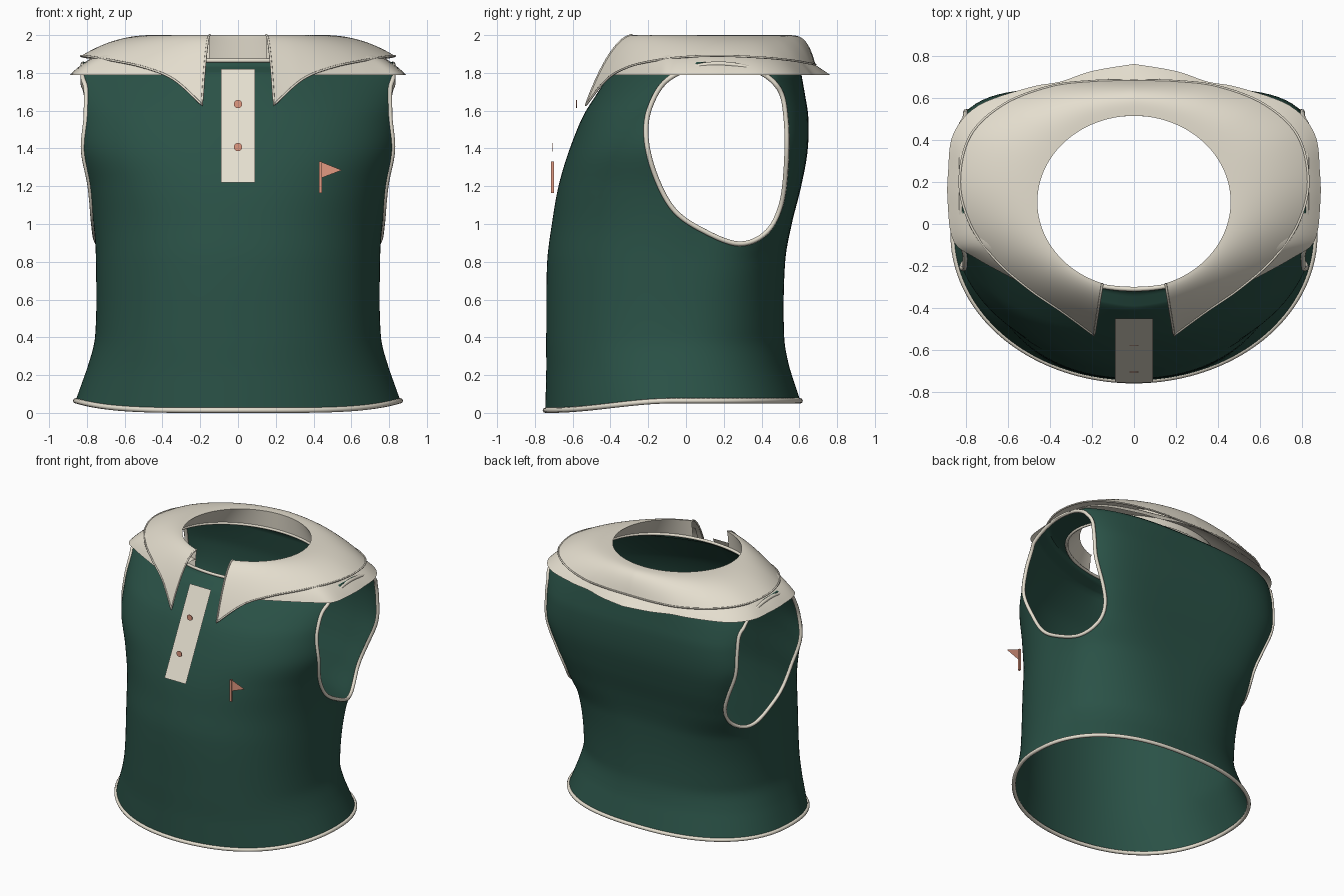
import bpy, bmesh, math
from mathutils import Vector

cube = bpy.data.objects.get("Cube")
if cube:
    bpy.data.objects.remove(cube, do_unlink=True)


def material(name, rgb):
    m = bpy.data.materials.new(name)
    m.use_nodes = True
    m.diffuse_color = (*rgb, 1)
    bsdf = m.node_tree.nodes["Principled BSDF"]
    bsdf.inputs["Base Color"].default_value = (*rgb, 1)
    bsdf.inputs["Roughness"].default_value = 0.8
    return m


GREEN = material("dark green cloth", (0.023, 0.083, 0.062))
CREAM = material("cream cloth", (0.78, 0.73, 0.62))
CORAL = material("coral", (0.75, 0.32, 0.22))


def finish(obj, mat, smooth=True):
    obj.data.materials.clear()
    obj.data.materials.append(mat)
    if smooth:
        bpy.ops.object.select_all(action='DESELECT')
        obj.select_set(True)
        bpy.context.view_layer.objects.active = obj
        bpy.ops.object.shade_smooth_by_angle(angle=math.radians(50))
    return obj


def mesh_object(name, bm, mat, smooth=True):
    me = bpy.data.meshes.new(name)
    bm.to_mesh(me)
    bm.free()
    obj = bpy.data.objects.new(name, me)
    bpy.context.collection.objects.link(obj)
    return finish(obj, mat, smooth)


def loft(rows, closed):
    """Quad grid through rows of points."""
    bm = bmesh.new()
    grid = [[bm.verts.new(p) for p in row] for row in rows]
    n = len(rows[0])
    for a, b in zip(grid, grid[1:]):
        for i in range(n if closed else n - 1):
            j = (i + 1) % n
            bm.faces.new((a[i], a[j], b[j], b[i]))
    return bm


def spline(points, steps, closed=False):
    """Smooth path through control points."""
    p = [Vector(q) for q in points]
    n = len(p)
    get = (lambda i: p[i % n]) if closed else (lambda i: p[max(0, min(n - 1, i))])
    out = []
    for i in range(n if closed else n - 1):
        a, b, c, d = (get(i + k) for k in (-1, 0, 1, 2))
        for s in range(steps):
            t = s / steps
            out.append(b + (c - a) * (t / 2) + (a * 2 - b * 5 + c * 4 - d) * (t * t / 2)
                       + (b * 3 - a - c * 3 + d) * (t ** 3 / 2))
    return out if closed else out + [p[-1]]


def mirrored(half):
    """Continue a path that ends on x = 0 onto the other side."""
    return half + [Vector((-p.x, p.y, p.z)) for p in reversed(half[:-1])]


def tube(name, points, radius, closed, mat):
    cu = bpy.data.curves.new(name, 'CURVE')
    cu.dimensions = '3D'
    cu.bevel_depth = radius
    cu.bevel_resolution = 2
    cu.use_fill_caps = not closed
    sp = cu.splines.new('POLY')
    sp.points.add(len(points) - 1)
    for q, p in zip(sp.points, points):
        q.co = (*p, 1)
    sp.use_cyclic_u = closed
    obj = bpy.data.objects.new(name, cu)
    bpy.context.collection.objects.link(obj)
    bpy.ops.object.select_all(action='DESELECT')
    obj.select_set(True)
    bpy.context.view_layer.objects.active = obj
    bpy.ops.object.convert(target='MESH')
    return finish(bpy.context.object, mat)


# Torso sections: height, half width, front y, back y, widest y, front and back squareness
SECTIONS = [
    (0.0, .86, -.745, .605, -.05, 2, 2.4), (0.2, .80, -.74, .55, -.04, 2.1, 2.3),
    (0.4, .757, -.74, .52, -.03, 2.2, 2.3), (0.8, .752, -.735, .525, 0, 2.2, 2.9),
    (1.0, .765, -.71, .56, .02, 2.2, 4.2), (1.2, .80, -.675, .61, .05, 2.3, 5),
    (1.4, .865, -.615, .645, .09, 2.4, 4.8), (1.6, .885, -.53, .645, .1, 2.2, 4.3),
    (1.8, .96, -.40, .61, .1, 1.5, 2.8), (1.835, .87, -.335, .57, .1, 1.45, 2.7),
    (1.857, .82, -.313, .54, .1, 1.6, 2.4), (1.865, .60, -.31, .525, .105, 2, 2)]
SHOULDER_X = .82


def section(z):
    z = max(0, min(SECTIONS[-1][0], z))
    k = max(i for i in range(len(SECTIONS) - 1) if SECTIONS[i][0] <= z)
    a, b = SECTIONS[k], SECTIONS[k + 1]
    h = b[0] - a[0]
    t = (z - a[0]) / h
    res = []
    for c in range(1, 7):
        v = a[c] + (b[c] - a[c]) * t
        if 0 < k < 7:  # ease the long rows
            o, e = SECTIONS[k - 1], SECTIONS[k + 2]
            ma = (b[c] - o[c]) / (b[0] - o[0]) * h
            mb = (e[c] - a[c]) / (e[0] - a[0]) * h
            s = t * t * (3 - 2 * t)
            v = a[c] + (b[c] - a[c]) * s + ma * t * (1 - t) ** 2 - mb * t * t * (1 - t)
        res.append(v)
    return res


def ring(z, count=160):
    hw, yf, yb, cy, nf, nb = section(z)
    limit = SHOULDER_X if z > 1 else hw
    out = []
    for i in range(count):
        a = 2 * math.pi * i / count
        s, c = math.sin(a), -math.cos(a)
        n, hy = (nf, cy - yf) if c < 0 else (nb, yb - cy)
        r = (abs(s) ** n + abs(c) ** n) ** (-1 / n)
        y = cy + hy * r * c
        t = max(0, min(1, (y + .72) / .65))
        hem = .014 + .05 * t * t * (3 - 2 * t)
        out.append(Vector((max(-limit, min(limit, hw * r * s)), y, z + hem * max(0, 1 - z / .4))))
    return out


def side_x(y, z):
    hw, yf, yb, cy, nf, nb = section(z)
    n, hy = (nf, cy - yf) if y < cy else (nb, yb - cy)
    return min(SHOULDER_X, hw * max(0, 1 - abs((y - cy) / hy) ** n) ** (1 / n))


# Armhole outline in the side plane
hole = spline([(0, .12, 1.845), (0, -.09, 1.77), (0, -.19, 1.62), (0, -.21, 1.45), (0, -.16, 1.25),
               (0, -.06, 1.07), (0, .1, .96), (0, .28, .895), (0, .42, .95), (0, .5, 1.09),
               (0, .53, 1.3), (0, .53, 1.55), (0, .49, 1.72), (0, .35, 1.82)], 10, True)
MID_Y, MID_Z = .16, 1.4
polar = sorted((math.atan2(p.z - MID_Z, p.y - MID_Y), math.hypot(p.y - MID_Y, p.z - MID_Z)) for p in hole)
polar = [(polar[-1][0] - 2 * math.pi, polar[-1][1])] + polar + [(polar[0][0] + 2 * math.pi, polar[0][1])]


def hole_radius(angle):
    for (a, r), (b, q) in zip(polar, polar[1:]):
        if a <= angle <= b:
            return r + (q - r) * (angle - a) / max(b - a, 1e-9)
    return polar[0][1]


# Torso shell with armholes
levels = [i * .03 for i in range(60)] + [1.8 + .057 * i / 10 for i in range(10)] + [1.857 + .008 * i / 6 for i in range(7)]
bm = loft([ring(z) for z in levels], True)
doomed = []
for f in bm.faces:
    c = f.calc_center_median()
    dy, dz = c.y - MID_Y, c.z - MID_Z
    if abs(c.x) > .5 and math.hypot(dy, dz) < hole_radius(math.atan2(dz, dy)):
        doomed.append(f)
bmesh.ops.delete(bm, geom=doomed, context='FACES')
for v in bm.verts:
    if v.is_boundary and abs(v.co.x) > .5 and .7 < v.co.z < 1.856:
        a = math.atan2(v.co.z - MID_Z, v.co.y - MID_Y)
        r = hole_radius(a)
        y, z = MID_Y + r * math.cos(a), MID_Z + r * math.sin(a)
        v.co = (math.copysign(side_x(y, z), v.co.x), y, z)
mesh_object("torso", bm, GREEN)

# Piping along the open edges
tube("hem_piping", ring(0), .014, True, CREAM)
tube("neck_piping", ring(SECTIONS[-1][0]), .011, True, CREAM)
for name, sgn in (("left", 1), ("right", -1)):
    tube(name + "_armhole_piping", [Vector((sgn * side_x(p.y, p.z), p.y, p.z)) for p in hole], .013, True, CREAM)


def neck_arc(count, z, wide=.46, deep=.41):
    """Half of the neck opening, from the front gap to the back centre."""
    a0 = math.asin(.15 / wide)
    arc = []
    for i in range(count):
        a = a0 + (math.pi - a0) * i / (count - 1)
        arc.append(Vector((wide * math.sin(a), .105 - deep * math.cos(a), z)))
    arc[-1].x = 0
    return arc


def flare(name, inner, outer, power):
    """Sheet that curves down from the neck to an outer edge."""
    rows, n = [], len(inner)
    for k in range(19):
        t = k / 18
        row = []
        for i, (p, q) in enumerate(zip(inner, outer)):
            v = p.lerp(q, t)
            v.z = p.z + (q.z - p.z) * t ** power(1 - abs(2 * i / (n - 1) - 1))
            row.append(v)
        rows.append(row)
    mesh_object(name, loft(rows, False), CREAM)
    return rows


# Shoulder yoke under the collar
edge = spline([(.2, -.43, 1.79), (.35, -.37, 1.79), (.5, -.3, 1.79), (.75, -.165, 1.79), (.86, -.08, 1.79),
               (.887, .1, 1.79), (.885, .25, 1.79), (.86, .43, 1.79), (.74, .565, 1.79), (.5, .65, 1.79),
               (.35, .678, 1.79), (.2, .728, 1.79), (0, .762, 1.79)], 6)
flare("shoulder_yoke", mirrored(neck_arc(len(edge), 1.93, .54, .416)), mirrored(edge), lambda b: 2.6 - 1.4 * b ** 4)

# Folded collar with pointed tips, its stand and its edge seam
edge = spline([(.19, -.53, 1.63), (.34, -.42, 1.765), (.5, -.31, 1.83), (.66, -.17, 1.865), (.78, 0, 1.885),
               (.83, .2, 1.89), (.78, .42, 1.88), (.62, .57, 1.865), (.4, .655, 1.85),
               (.2, .68, 1.845), (0, .685, 1.845)], 8)
top = mirrored(neck_arc(len(edge), 2.0))
rows = flare("collar", top, mirrored(edge), lambda b: 1.8 + 2.4 * b ** 3)
low = mirrored(neck_arc(len(edge), 1.865, .60, .418))
mesh_object("collar_stand", loft([top, low], False), CREAM)
tube("collar_seam", [r[0] for r in rows] + rows[-1][1:-1] + [r[-1] for r in reversed(rows)], .006, False, CREAM)

# Button placket: a thin sloping strip
bm = loft([[(-.09, -.45, 1.82), (.09, -.45, 1.82)], [(-.09, -.755, 1.22), (.09, -.755, 1.22)]], False)
mesh_object("placket", bm, CREAM, False)

# Buttons
for name, y, z in (("upper_button", -.58, 1.635), ("lower_button", -.705, 1.407)):
    bpy.ops.mesh.primitive_cylinder_add(vertices=24, radius=.022, depth=.004, location=(0, y, z),
                                        rotation=(math.pi / 2, 0, 0))
    bpy.context.object.name = name
    finish(bpy.context.object, CORAL)

# Chest flag: open square pole and a flat pennant
square = [(.43, -.714), (.445, -.714), (.445, -.699), (.43, -.699)]
mesh_object("flag_pole", loft([[(x, y, z) for x, y in square] for z in (1.165, 1.33)], True), CORAL, False)
bm = bmesh.new()
bm.faces.new([bm.verts.new((x, -.706, z)) for x, z in ((.445, 1.245), (.55, 1.285), (.445, 1.327))])
mesh_object("flag_pennant", bm, CORAL, False)
